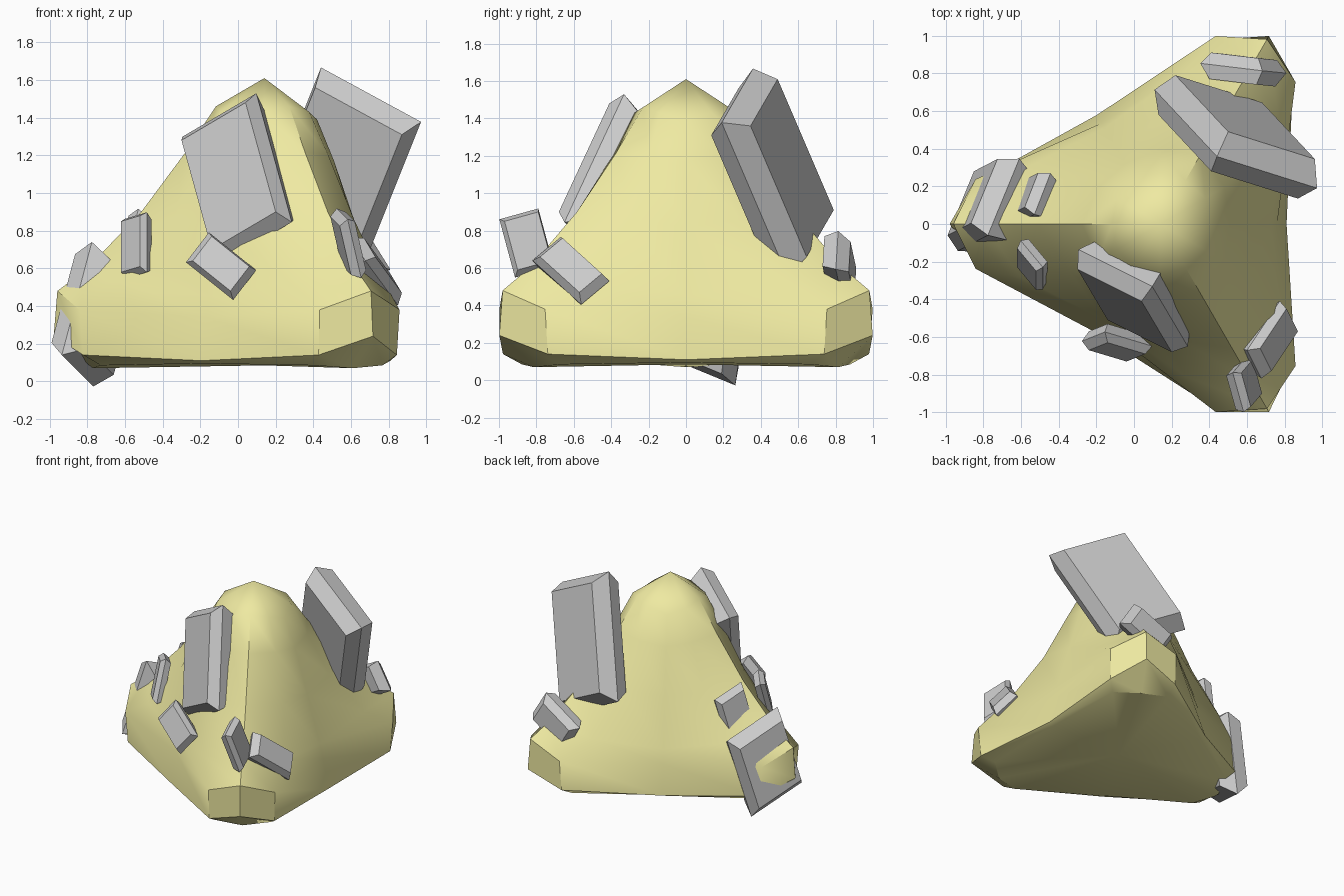
import bpy, bmesh, math
from mathutils import Vector as V

if "Cube" in bpy.data.objects:
    bpy.data.objects.remove(bpy.data.objects["Cube"])

CX = 0.14  # axis of the three-footed mound


def polar(r, az, z):
    a = math.radians(az)
    return (CX + r * math.cos(a), r * math.sin(a), z)


def make_object(name, bm):
    bmesh.ops.recalc_face_normals(bm, faces=bm.faces)
    mesh = bpy.data.meshes.new(name)
    bm.to_mesh(mesh)
    bm.free()
    ob = bpy.data.objects.new(name, mesh)
    bpy.context.collection.objects.link(ob)
    return ob


# Mound: per level, ridge (r, z), shoulder (azimuth, r, z), valley (r, z)
levels = [
    ((.26, 1.46), (30, .27, 1.43), (.28, 1.39)),
    ((.42, 1.22), (30, .385, 1.20), (.37, 1.17)),
    ((.66, .90), (28, .55, .86), (.48, .82)),
    ((.95, .60), (21, .80, .53), (.59, .45)),
    ((1.11, .48), (13.6, 1.02, .38), (.62, .34)),
    ((1.13, .24), (13.6, 1.00, .14), (.67, .11)),
    ((.92, .07), (13, .90, .085), (.63, .095)),
]
bm = bmesh.new()
rings = []
for ridge, side, valley in levels:
    ring = []
    for foot in (60, 180, 300):
        k = 0.99 if foot == 180 else 1.02
        for r, az, z in ((side[1] * k, -side[0], side[2]), (ridge[0] * k, 0, ridge[1]),
                         (side[1] * k, side[0], side[2]), (valley[0], 60, valley[1])):
            ring.append(bm.verts.new(polar(r, foot + az, z)))
    rings.append(ring)
apex = bm.verts.new((CX, 0, 1.61))
base = bm.verts.new((CX, 0, .085))
n = 12
for i in range(n):
    j = (i + 1) % n
    bm.faces.new((apex, rings[0][i], rings[0][j]))
    bm.faces.new((base, rings[-1][j], rings[-1][i]))
    for a, b in zip(rings, rings[1:]):
        bm.faces.new((a[i], b[i], b[j], a[j]))
mound = make_object("mound", bm)
mat = bpy.data.materials.new("pale_yellow")
mat.diffuse_color = (.86, .82, .36, 1)
mat.use_nodes = True
mat.node_tree.nodes["Principled BSDF"].inputs["Base Color"].default_value = mat.diffuse_color
mound.data.materials.append(mat)
bpy.context.view_layer.objects.active = mound
mound.select_set(True)
bpy.ops.object.shade_smooth_by_angle(angle=math.radians(35))


# Slab: outer and inner faces joined by a wider middle loop, so all rims are ridged
def slab(name, a, w, t, d):
    a, w, t, d = V(a), V(w), V(t), V(d)
    g = d.normalized() * t.length * 0.32
    h = w.normalized() * t.length * 0.18
    bm = bmesh.new()
    loops = []
    for k, m in ((0, 0), (.45, 1), (1, 0)):
        o, gg, hh = a + t * k, g * m, h * m
        loops.append([bm.verts.new(v) for v in (
            o - gg - hh, o + w - gg + hh, o + w + d + gg + hh, o + d + gg - hh)])
    bm.faces.new(loops[0])
    bm.faces.new(loops[2])
    for p, q in zip(loops, loops[1:]):
        for i in range(4):
            j = (i + 1) % 4
            bm.faces.new((p[i], p[j], q[j], q[i]))
    return make_object(name, bm)


# name, outer top corner, width, thickness, length
slabs = [
    ("large_slab_back", (.41, .28, 1.56), (.46, -.145, -.25), (.09, .21, .05), (-.28, .30, -.70)),
    ("large_slab_front", (.04, -.41, 1.48), (-.34, .17, -.20), (.10, .15, -.04), (.16, -.27, -.58)),
    ("left_foot_slab", (-.865, .005, .675), (.14, .34, -.14), (.19, -.09, -.03), (-.125, -.065, -.47)),
    ("small_slab_left_back", (-.58, .09, .88), (.07, .18, -.07), (.11, -.055, -.02), (-.06, -.03, -.24)),
    ("small_slab_left_front", (-.62, -.13, .85), (.10, -.12, .03), (.06, .05, -.02), (0, -.10, -.27)),
    ("small_slab_front", (-.14, -.63, .77), (-.10, -.04, -.13), (0, .10, -.03), (.20, -.06, -.16)),
    ("front_foot_slab_upper", (.62, -.97, .85), (-.05, .18, .05), (-.08, -.015, -.025), (.06, .07, -.26)),
    ("front_foot_slab_lower", (.67, -.66, .76), (.06, -.12, -.10), (-.10, 0, -.065), (.14, .21, -.19)),
    ("back_foot_slab", (.66, .88, .74), (.10, -.01, -.16), (-.01, -.14, .03), (-.25, .03, -.14)),
]
for s in slabs:
    slab(*s)
